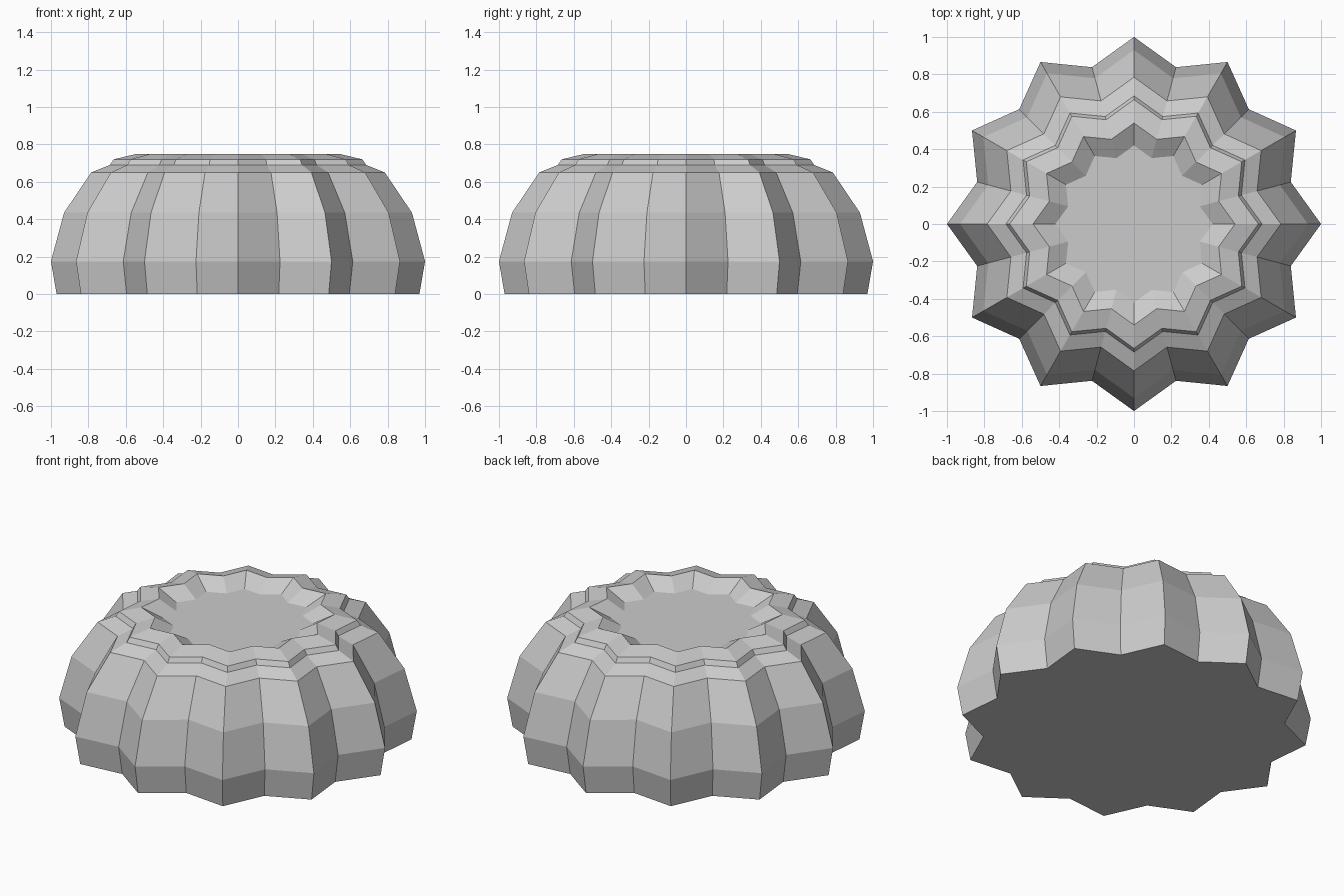
import bpy, bmesh, math

if "Cube" in bpy.data.objects:
    bpy.data.objects.remove(bpy.data.objects["Cube"])

POINTS = 12      # ribs around the shell
VALLEY = 0.868   # valley radius relative to rib radius

# (rib radius, height) from the base, over the rim, into the sunken top
PROFILE = [(0.97, 0.0), (1.0, 0.175), (0.93, 0.435), (0.785, 0.65),
           (0.685, 0.69), (0.665, 0.72), (0.54, 0.75), (0.42, 0.69)]


def star_ring(bm, radius, z):
    ring = []
    for i in range(POINTS * 2):
        a = math.pi * i / POINTS
        r = radius * (VALLEY if i % 2 else 1.0)
        ring.append(bm.verts.new((r * math.cos(a), r * math.sin(a), z)))
    return ring


# Ribbed shell: star-shaped rings joined by flat faces
bm = bmesh.new()
rings = [star_ring(bm, r, z) for r, z in PROFILE]
n = POINTS * 2
for low, high in zip(rings, rings[1:]):
    for i in range(n):
        j = (i + 1) % n
        bm.faces.new((low[i], low[j], high[j], high[i]))

# Flat underside and sunken floor
bm.faces.new(rings[0][::-1])
bm.faces.new(rings[-1])
bmesh.ops.recalc_face_normals(bm, faces=bm.faces)

mesh = bpy.data.meshes.new("ribbed_shell")
bm.to_mesh(mesh)
bm.free()
shell = bpy.data.objects.new("ribbed_shell", mesh)
bpy.context.collection.objects.link(shell)
